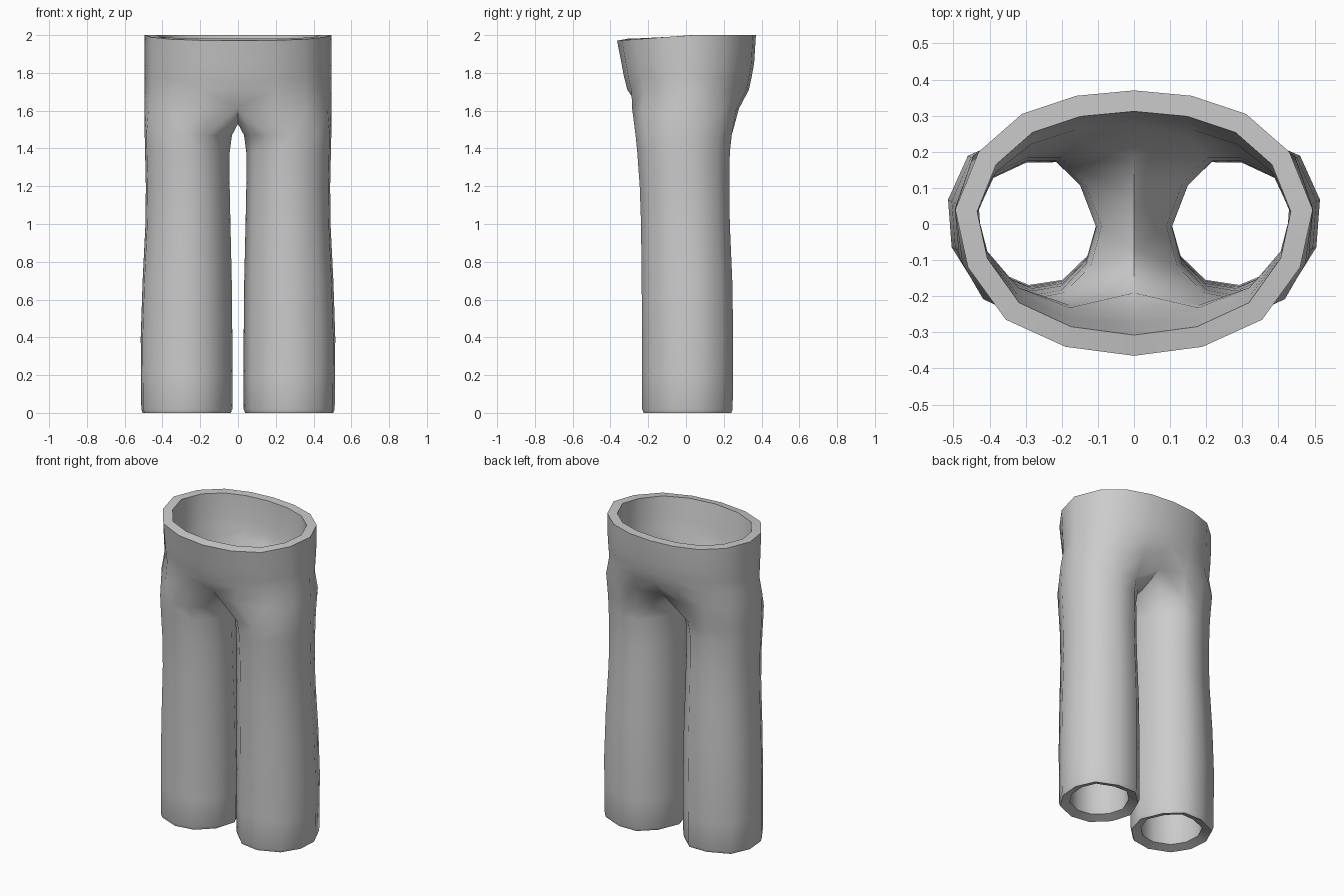
import bpy, bmesh, math

if "Cube" in bpy.data.objects:
    bpy.data.objects.remove(bpy.data.objects["Cube"])

# Leg cross-section (right leg): starts front-inner, runs around the outside, back, then inner side
LEG = [(.17, -.215), (.30, -.235), (.435, -.18), (.505, -.07), (.515, .06), (.46, .18),
       (.32, .24), (.19, .24), (.09, .15), (.03, .01), (.07, -.12)]
# Half waist outline, front centre to back centre
WAIST = [(0, -.365), (.19, -.34), (.355, -.265), (.46, -.12), (.495, .04),
         (.43, .20), (.31, .305), (.16, .355), (0, .37)]
# Leg rings: z, inner x, outer x, front y, back y
RINGS = [(0, .038, .505, -.225, .24), (.02, .03, .512, -.232, .247), (.2, .03, .514, -.232, .249),
         (.4, .03, .515, -.232, .25), (.7, .033, .505, -.235, .245), (1.0, .04, .49, -.238, .232),
         (1.2, .044, .488, -.245, .229), (1.38, .044, .492, -.258, .232), (1.47, .032, .494, -.267, .242)]
# Crotch ring: the first 9 points join the waist, the last two lie under the crotch
CROTCH = [(0, -.25, 1.62), (.18, -.285, 1.61), (.36, -.235, 1.6), (.475, -.11, 1.6), (.496, .04, 1.6),
          (.445, .19, 1.6), (.315, .265, 1.6), (.16, .28, 1.61), (0, .24, 1.6),
          (0, .08, 1.53), (0, -.1, 1.53)]
# Hip rings: z, front scale, back scale
HIPS = [(1.71, .85, .90), (1.78, .90, .94), (1.85, .935, .975), (2.0, 1, 1)]


def fit(v, lo, hi, a, b):
    return a + (v - lo) / (hi - lo) * (b - a)


bm = bmesh.new()


def bridge(a, b, closed):
    n = min(len(a), len(b))
    for i in range(n if closed else n - 1):
        j = (i + 1) % n
        bm.faces.new((a[i], a[j], b[j], b[i]))


# Leg
prev = None
for z, xi, xo, yf, yb in RINGS:
    ring = [bm.verts.new((fit(x, .03, .515, xi, xo), fit(y, -.235, .24, yf, yb), z)) for x, y in LEG]
    if prev:
        bridge(prev, ring, True)
    prev = ring

# Crotch junction
ring = [bm.verts.new(p) for p in CROTCH]
bridge(prev, ring, True)
prev = ring[:9]

# Hips and waist, with the front edge dipping slightly
for z, sf, sb in HIPS:
    ring = []
    for x, y in WAIST:
        top = 1.97 + .03 * min(1, (y + .37) / .4) if z == 2.0 else z
        ring.append(bm.verts.new((x, y * (sf if y < 0 else sb), top)))
    bridge(prev, ring, False)
    prev = ring

bmesh.ops.recalc_face_normals(bm, faces=bm.faces)
probe = max(bm.faces, key=lambda f: f.calc_center_median().x)
if probe.normal.x < 0:
    bmesh.ops.reverse_faces(bm, faces=bm.faces)
me = bpy.data.meshes.new("trousers")
bm.to_mesh(me)
bm.free()
trousers = bpy.data.objects.new("trousers", me)
bpy.context.collection.objects.link(trousers)
bpy.context.view_layer.objects.active = trousers
trousers.select_set(True)

# Second leg and cloth thickness
mirror = trousers.modifiers.new("mirror", 'MIRROR')
mirror.use_clip = True
solid = trousers.modifiers.new("thickness", 'SOLIDIFY')
solid.thickness = .058
solid.offset = -1
solid.use_even_offset = True
for name in ("mirror", "thickness"):
    bpy.ops.object.modifier_apply(modifier=name)

# Flat hems and waist edge
for v in trousers.data.vertices:
    v.co.z = min(v.co.z, 2.0)
    r_in = v.co.z < .05 and abs(math.hypot(abs(v.co.x) - .27, v.co.y - .007)) < .215
    if v.co.z < .015 or (r_in and v.co.z < .019):
        v.co.z = 0

bpy.ops.object.shade_smooth_by_angle(angle=math.radians(50))
